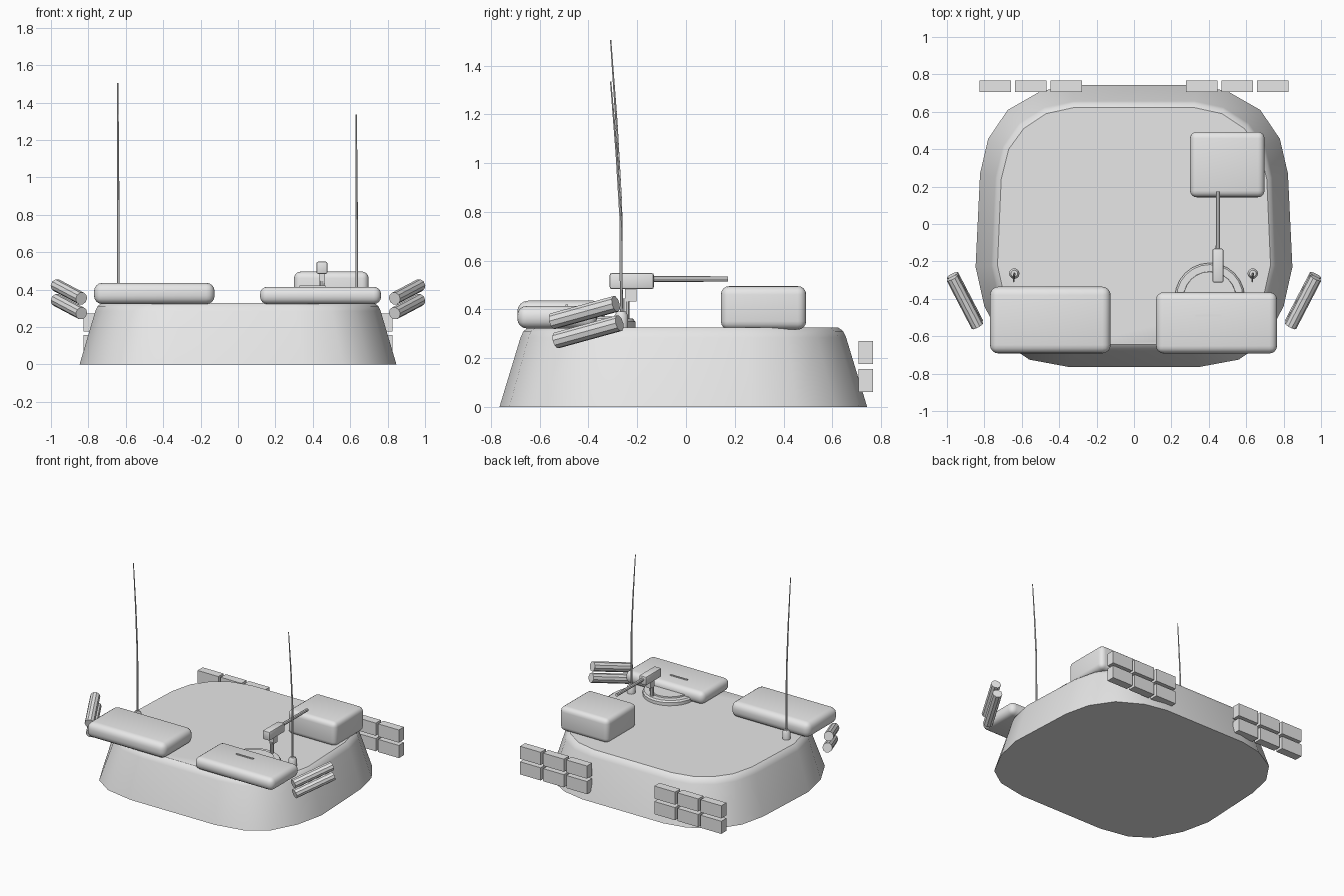
import bpy, bmesh, math
from mathutils import Vector

if "Cube" in bpy.data.objects:
    bpy.data.objects.remove(bpy.data.objects["Cube"])

grey = bpy.data.materials.new("plain_grey")
grey.diffuse_color = (0.8, 0.8, 0.8, 1)
grey.use_nodes = True
grey.node_tree.nodes["Principled BSDF"].inputs["Base Color"].default_value = grey.diffuse_color


def finish(name, bm, smooth=True):
    bmesh.ops.recalc_face_normals(bm, faces=bm.faces[:])
    me = bpy.data.meshes.new(name)
    bm.to_mesh(me)
    bm.free()
    ob = bpy.data.objects.new(name, me)
    bpy.context.collection.objects.link(ob)
    me.materials.append(grey)
    if smooth:
        bpy.ops.object.select_all(action='DESELECT')
        ob.select_set(True)
        bpy.context.view_layer.objects.active = ob
        bpy.ops.object.shade_smooth_by_angle(angle=math.radians(35))
    return ob


def box(name, x, y, z, bevel=0.0, segments=3):
    """Box from (min, max) ranges, with optional rounded edges."""
    bm = bmesh.new()
    bmesh.ops.create_cube(bm, size=1)
    for v in bm.verts:
        v.co = [r[0] if c < 0 else r[1] for c, r in zip(v.co, (x, y, z))]
    if bevel:
        bmesh.ops.bevel(bm, geom=bm.edges[:], offset=bevel, segments=segments,
                        profile=0.5, affect='EDGES')
    return finish(name, bm, bevel > 0)


def rod(name, points, radii, sides=10):
    """Round bar swept through points, one radius per point."""
    bm = bmesh.new()
    pts = [Vector(p) for p in points]
    q = (pts[-1] - pts[0]).to_track_quat('Z', 'Y')
    rings = []
    for p, r in zip(pts, radii):
        rings.append([bm.verts.new(p + q @ Vector((r * math.cos(a), r * math.sin(a), 0)))
                      for a in (2 * math.pi * i / sides for i in range(sides))])
    for a, b in zip(rings, rings[1:]):
        for i in range(sides):
            j = (i + 1) % sides
            bm.faces.new((a[i], a[j], b[j], b[i]))
    bm.faces.new(rings[0])
    bm.faces.new(rings[-1])
    return finish(name, bm)


# Turret shell: tapered rounded outline with a softened top rim
base = [(0.345, -0.765), (0.56, -0.725), (0.70, -0.63), (0.80, -0.44), (0.847, -0.23),
        (0.823, 0.27), (0.78, 0.455), (0.675, 0.61), (0.50, 0.71), (0.335, 0.743)]
roof = [(0.30, -0.645), (0.48, -0.615), (0.60, -0.53), (0.69, -0.40), (0.73, -0.22),
        (0.71, 0.24), (0.67, 0.40), (0.59, 0.51), (0.47, 0.59), (0.32, 0.623)]
bm = bmesh.new()
rings = []
for t, z in ((0, 0), (0.72, 0.285), (0.82, 0.311), (1, 0.327)):
    half = [(b[0] + (r[0] - b[0]) * t, b[1] + (r[1] - b[1]) * t) for b, r in zip(base, roof)]
    loop = half + [(-x, y) for x, y in reversed(half)]
    rings.append([bm.verts.new((x, y, z)) for x, y in loop])
for a, b in zip(rings, rings[1:]):
    for i in range(len(a)):
        j = (i + 1) % len(a)
        bm.faces.new((a[i], a[j], b[j], b[i]))
bm.faces.new(rings[0])
bm.faces.new(rings[-1])
finish("turret_shell", bm)

# Roof packs and stowage box
box("left_roof_pack", (-0.77, -0.125), (-0.692, -0.335), (0.322, 0.436), 0.045, 4)
box("right_roof_pack", (0.118, 0.765), (-0.692, -0.365), (0.322, 0.415), 0.04, 4)
box("stowage_box", (0.30, 0.698), (0.143, 0.493), (0.317, 0.496), 0.035, 4)
box("hatch_handle", (0.33, 0.468), (-0.494, -0.483), (0.41, 0.421))

# Hatch ring on the roof
rod("hatch_ring", [(0.405, -0.395, 0.32), (0.405, -0.395, 0.35), (0.405, -0.395, 0.362)],
    [0.187, 0.187, 0.178], 24)
rod("hatch_lid", [(0.405, -0.395, 0.33), (0.405, -0.395, 0.372)], [0.145, 0.14], 24)

# Machine gun on its post
rod("gun_post", [(0.45, -0.245, 0.32), (0.45, -0.245, 0.445)], [0.013, 0.013], 8)
box("gun_cradle", (0.435, 0.465), (-0.25, -0.202), (0.433, 0.49))
box("gun_receiver", (0.42, 0.478), (-0.313, -0.132), (0.484, 0.549), 0.008, 2)
rod("gun_barrel", [(0.449, -0.14, 0.525), (0.449, 0.173, 0.525)], [0.012, 0.011], 8)

# Whip antennas, leaning back toward the tip
for side, x, top in (("left", -0.64, 1.505), ("right", 0.635, 1.335)):
    rod(side + "_antenna_base", [(x, -0.265, 0.32), (x, -0.265, 0.375), (x, -0.265, 0.392)],
        [0.028, 0.028, 0.018], 12)
    h = top - 0.38
    rod(side + "_antenna", [(x, -0.265, 0.38), (x, -0.267, 0.38 + h * 0.4),
                            (x - 0.001, -0.285, 0.38 + h * 0.7), (x - 0.003, -0.309, top)],
        [0.007, 0.006, 0.005, 0.003], 6)

# Smoke launcher tubes and rear track links, mirrored left and right
for side, s in (("left", -1), ("right", 1)):
    for level, dy, dz in (("upper", 0, 0), ("lower", 0.015, -0.079)):
        rod(f"{side}_{level}_smoke_tube",
            [(s * 0.837, -0.546 + dy, 0.352 + dz), (s * 0.971, -0.288 + dy, 0.423 + dz)],
            [0.034, 0.034], 10)
    for col in range(3):
        for row in range(2):
            x0, z0 = 0.277 + 0.19 * col, 0.062 + 0.115 * row
            xs = sorted((s * x0, s * (x0 + 0.17)))
            box(f"{side}_track_link_{col}_{row}", xs, (0.707, 0.767), (z0, z0 + 0.094))
